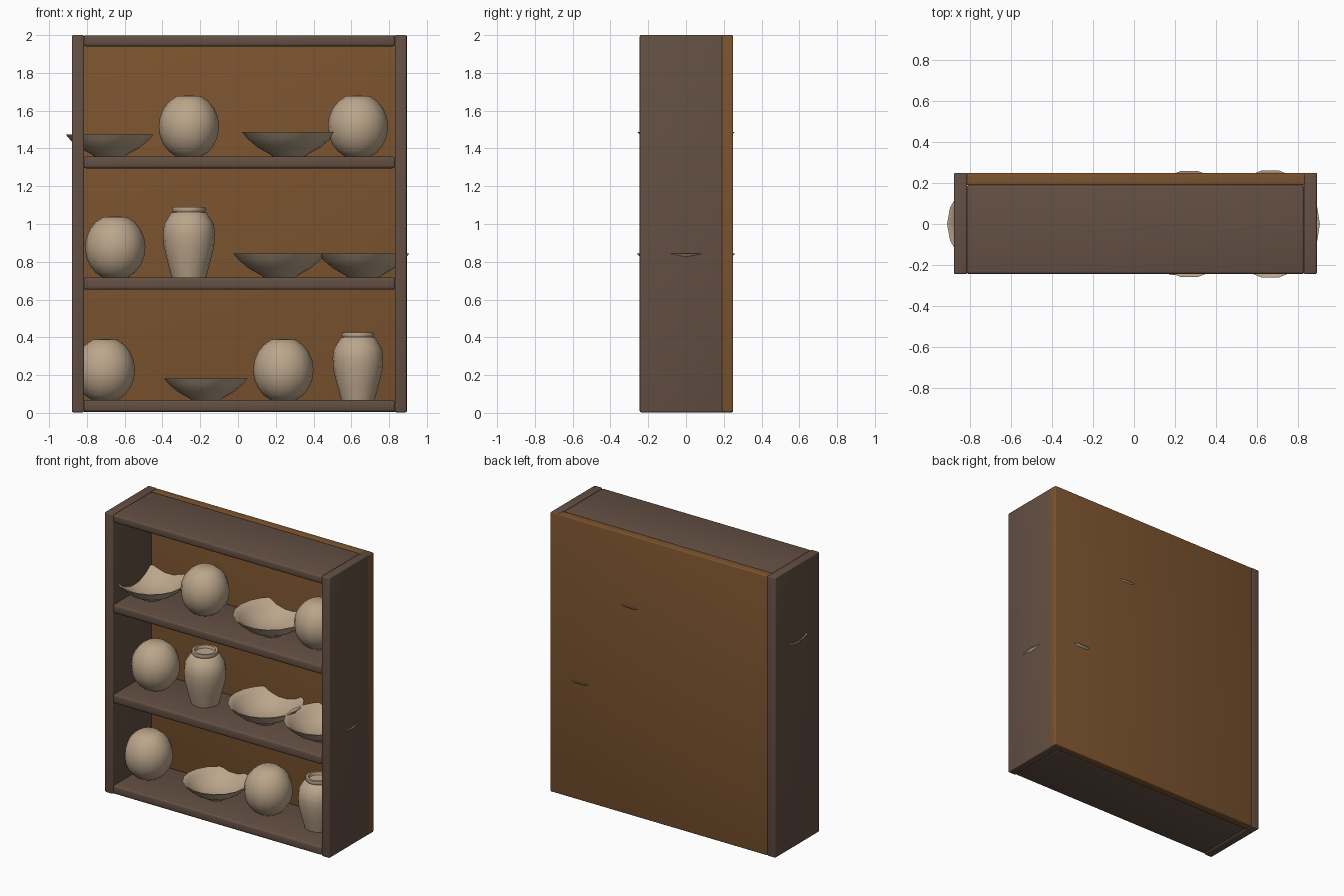
import bpy
import bmesh
from math import cos, sin, pi, radians

if "Cube" in bpy.data.objects:
    bpy.data.objects.remove(bpy.data.objects["Cube"], do_unlink=True)


def material(name, rgb):
    mat = bpy.data.materials.new(name)
    mat.use_nodes = True
    mat.diffuse_color = (*rgb, 1)
    mat.node_tree.nodes["Principled BSDF"].inputs["Base Color"].default_value = (*rgb, 1)
    return mat


dark_wood = material("dark_wood", (0.125, 0.078, 0.056))
warm_wood = material("warm_wood", (0.20, 0.088, 0.028))
clay = material("pale_clay", (0.50, 0.38, 0.26))


def finish(name, bm, mat, angle):
    bmesh.ops.recalc_face_normals(bm, faces=bm.faces)
    mesh = bpy.data.meshes.new(name)
    bm.to_mesh(mesh)
    bm.free()
    mesh.materials.append(mat)
    obj = bpy.data.objects.new(name, mesh)
    bpy.context.collection.objects.link(obj)
    bpy.ops.object.select_all(action="DESELECT")
    obj.select_set(True)
    bpy.context.view_layer.objects.active = obj
    bpy.ops.object.shade_smooth_by_angle(angle=radians(angle))
    return obj


def board(name, x, y, z, mat, bevel):
    """Box between (min, max) pairs with softly rounded edges."""
    bm = bmesh.new()
    bmesh.ops.create_cube(bm, size=1)
    for v in bm.verts:
        v.co = [(lo + hi) / 2 + c * (hi - lo) for c, (lo, hi) in zip(v.co, (x, y, z))]
    bmesh.ops.bevel(bm, geom=bm.edges[:], offset=bevel, segments=3,
                    profile=0.5, affect="EDGES")
    return finish(name, bm, mat, 40)


def lathe(name, profile, x, z, radius, height, depth=None, sides=16):
    """Turn a unit profile of (radius, height) points around a vertical axis."""
    bm = bmesh.new()
    depth = depth or radius
    rings = []
    for r, h in profile:
        if r == 0:
            rings.append([bm.verts.new((x, 0, z + h * height))])
        else:
            rings.append([bm.verts.new((x + r * radius * cos(2 * pi * i / sides),
                                        r * depth * sin(2 * pi * i / sides),
                                        z + h * height)) for i in range(sides)])
    for a, b in zip(rings, rings[1:]):
        for i in range(sides):
            j = (i + 1) % sides
            corners = [a[i % len(a)], a[j % len(a)], b[j % len(b)], b[i % len(b)]]
            bm.faces.new(list(dict.fromkeys(corners)))
    return finish(name, bm, clay, 50)


# Cabinet boards
board("right_side", (-0.88, -0.815), (-0.245, 0.25), (0.003, 2.0), dark_wood, 0.008)
board("left_side", (0.83, 0.893), (-0.245, 0.245), (0.003, 2.0), dark_wood, 0.008)
board("back_panel", (-0.818, 0.895), (0.19, 0.25), (0.005, 1.997), warm_wood, 0.006)
shelves = {"bottom_shelf": (0.006, 0.068), "lower_shelf": (0.652, 0.717),
           "upper_shelf": (1.295, 1.357), "top_board": (1.94, 1.998)}
for name, span in shelves.items():
    board(name, (-0.818, 0.832), (-0.245, 0.192), span, dark_wood, 0.014)

floor_low, floor_mid, floor_high = 0.066, 0.715, 1.355

# Round pots: spheres with flattened ends
round_profile = [(0, 0)]
for k in range(9):
    t = radians(-66 + 132 * k / 8)
    round_profile.append((cos(t), 0.5 + 0.5 * sin(t) / sin(radians(66))))
round_profile.append((0, 1.01))
for name, x, z in (("round_pot_low_right", -0.705, floor_low),
                   ("round_pot_low_left", 0.24, floor_low),
                   ("round_pot_middle", -0.65, floor_mid),
                   ("round_pot_high_right", -0.26, floor_high),
                   ("round_pot_high_left", 0.635, floor_high)):
    lathe(name, round_profile, x, z, 0.16, 0.322, sides=14)

# Tall jars with a small collar
jar_profile = [(0, 0), (0.66, 0), (0.82, 0.22), (0.97, 0.45), (1, 0.62), (0.95, 0.76),
               (0.68, 0.92), (0.6, 0.93), (0.65, 0.96), (0.62, 1), (0.5, 1),
               (0.46, 0.95), (0, 0.94)]
lathe("jar_low", jar_profile, 0.635, floor_low, 0.134, 0.36)
lathe("jar_middle", jar_profile, -0.26, floor_mid, 0.138, 0.375)

# Wide open bowls with a flat foot
bowl_profile = [(0, 0), (0.34, 0), (0.4, 0.1), (0.68, 0.4), (0.88, 0.72), (1, 1),
                (0.96, 1), (0.84, 0.78), (0.62, 0.46), (0.35, 0.22), (0, 0.17)]
for name, x, z, radius, height, depth in (
        ("bowl_low", -0.17, floor_low, 0.22, 0.115, 0.22),
        ("bowl_middle_right", 0.22, floor_mid, 0.245, 0.13, 0.252),
        ("bowl_middle_left", 0.665, floor_mid, 0.243, 0.13, 0.265),
        ("bowl_high_right", -0.68, floor_high, 0.233, 0.12, 0.233),
        ("bowl_high_left", 0.27, floor_high, 0.25, 0.133, 0.262)):
    lathe(name, bowl_profile, x, z, radius, height, depth, sides=18)
